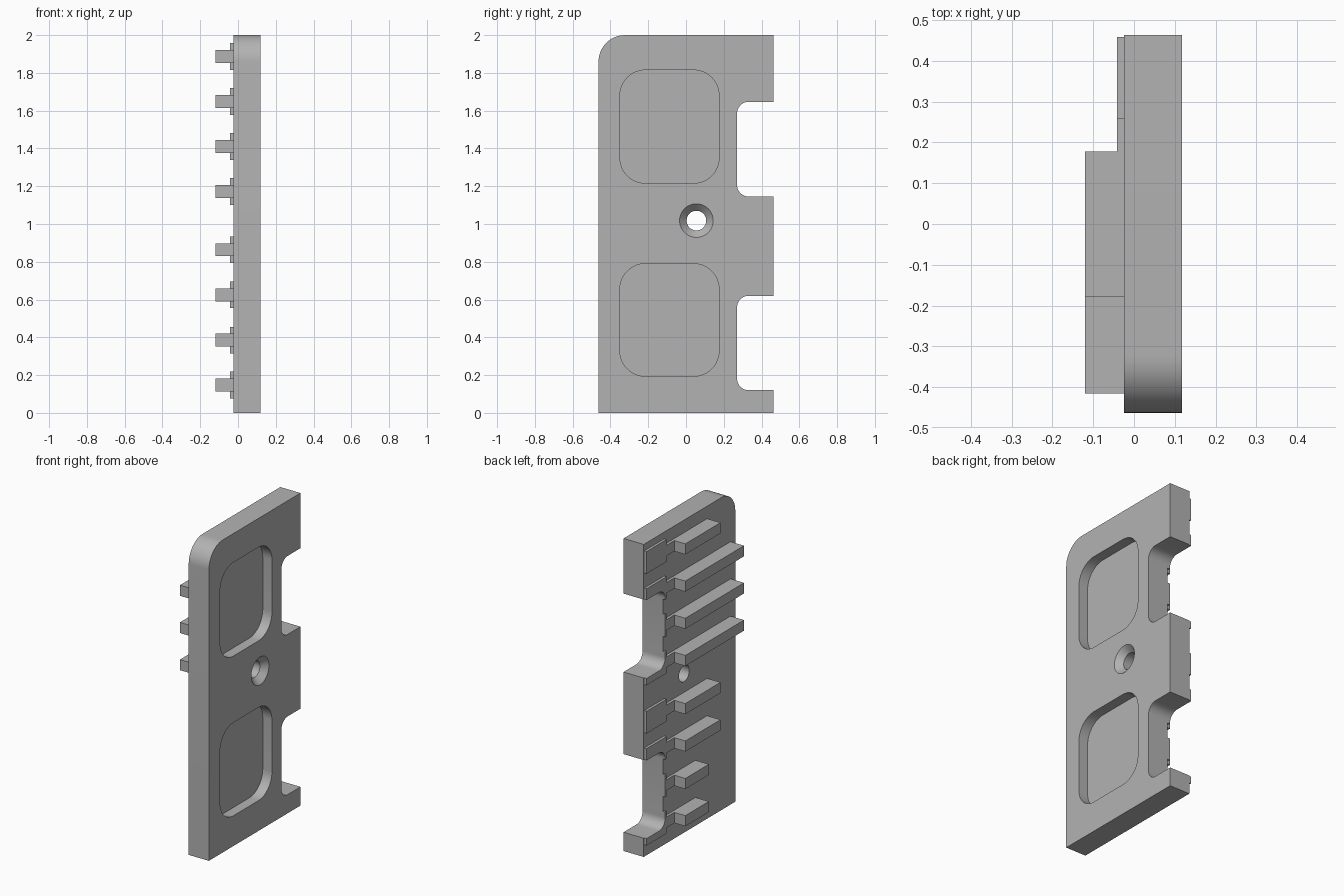
import bpy, bmesh
from math import pi, tan, radians
from mathutils import Vector, Matrix

cube = bpy.data.objects.get("Cube")
if cube:
    bpy.data.objects.remove(cube, do_unlink=True)

grey = bpy.data.materials.new("plain grey")
grey.use_nodes = True
GREY = (0.45, 0.45, 0.45, 1)
grey.diffuse_color = GREY
grey.node_tree.nodes["Principled BSDF"].inputs["Base Color"].default_value = GREY


def to_object(name, bm):
    bmesh.ops.recalc_face_normals(bm, faces=bm.faces)
    mesh = bpy.data.meshes.new(name)
    bm.to_mesh(mesh)
    bm.free()
    mesh.materials.append(grey)
    obj = bpy.data.objects.new(name, mesh)
    bpy.context.collection.objects.link(obj)
    return obj


def rounded(corners, steps=12):
    """Turn (y, z, radius) corners into an outline with right-angle fillets."""
    outline = []
    for i, (y, z, r) in enumerate(corners):
        p = Vector((y, z))
        if r == 0:
            outline.append(p)
            continue
        a = (Vector(corners[i - 1][:2]) - p).normalized() * r
        b = (Vector(corners[(i + 1) % len(corners)][:2]) - p).normalized() * r
        centre = p + a + b
        for k in range(steps + 1):
            turn = Matrix.Rotation(pi / 2 * k / steps, 2)
            if a.x * b.y - a.y * b.x > 0:
                turn = turn.transposed()
            outline.append(centre + turn @ -b)
    return outline


def prism(name, corners, x0, x1):
    """Extrude a y-z outline from x0 to x1."""
    bm = bmesh.new()
    face = bm.faces.new([bm.verts.new((x0, p.x, p.y)) for p in rounded(corners)])
    moved = bmesh.ops.extrude_face_region(bm, geom=[face])["geom"]
    verts = [v for v in moved if isinstance(v, bmesh.types.BMVert)]
    bmesh.ops.translate(bm, verts=verts, vec=(x1 - x0, 0, 0))
    return to_object(name, bm)


def rectangle(y0, y1, z0, z1, r=0.0):
    return [(y0, z0, r), (y1, z0, r), (y1, z1, r), (y0, z1, r)]


def cut(obj, cutter):
    cutter.hide_render = True
    mod = obj.modifiers.new("cut", "BOOLEAN")
    mod.object, mod.operation, mod.solver = cutter, "DIFFERENCE", "EXACT"
    bpy.context.view_layer.objects.active = obj
    bpy.ops.object.modifier_apply(modifier=mod.name)
    bpy.data.objects.remove(cutter, do_unlink=True)


BACK, FACE = -0.025, 0.118      # x of the ribbed and pocketed sides
EDGE, NOTCH_Y, NOTCH_R = 0.463, 0.27, 0.063
NOTCHES = [(0.12, 0.62), (1.145, 1.647)]

# Plate with rounded top front corner and two notches in the rear edge
outline = [(-EDGE, 0, 0), (EDGE, 0, 0)]
for low, high in NOTCHES:
    outline += [(EDGE, low, 0), (NOTCH_Y, low, NOTCH_R),
                (NOTCH_Y, high, NOTCH_R), (EDGE, high, 0)]
outline += [(EDGE, 2, 0), (-EDGE, 2, 0.14)]
plate = prism("plate", outline, BACK, FACE)

# Rounded pockets
for low, high in [(0.194, 0.79), (1.216, 1.815)]:
    cut(plate, prism("pocket_cutter", rectangle(-0.35, 0.175, low, high, 0.135),
                     FACE - 0.065, FACE + 0.1))

# Countersunk screw hole: a straight bore and a cone
for r_in, r_out, x0, x1 in [(0.052, 0.052, BACK - 0.1, FACE + 0.1),
                            (0.052, 0.128, FACE - 0.038, FACE + 0.04)]:
    bm = bmesh.new()
    place = Matrix.Translation(((x0 + x1) / 2, 0.055, 1.018)) @ Matrix.Rotation(pi / 2, 4, "Y")
    bmesh.ops.create_cone(bm, cap_ends=True, segments=48, radius1=r_in,
                          radius2=r_out, depth=x1 - x0, matrix=place)
    cut(plate, to_object("hole_cutter", bm))

# Ribs, each with a thin T-shaped pad leading to the rear edge
RIBS = [(0.147, -0.06), (0.385, -0.06), (0.625, -0.178), (0.864, -0.178),
        (1.172, -0.415), (1.41, -0.415), (1.648, -0.415), (1.886, -0.178)]
RIB_START, NECK_END, PAD_END = 0.178, 0.257, 0.458
HALF, PAD_HALF = 0.034, 0.071
for n, (z, end) in enumerate(RIBS, 1):
    prism(f"rib_{n}", rectangle(end, RIB_START, z - HALF, z + HALF), -0.12, BACK)
    pad = prism(f"pad_{n}", [
        (RIB_START, z - HALF, 0), (NECK_END, z - HALF, 0),
        (NECK_END, z - PAD_HALF, 0), (PAD_END, z - PAD_HALF, 0),
        (PAD_END, z + PAD_HALF, 0), (NECK_END, z + PAD_HALF, 0),
        (NECK_END, z + HALF, 0), (RIB_START, z + HALF, 0)], -0.042, BACK)
    # Trim the pad where the notch passes through it
    for low, high in NOTCHES:
        if low < z + PAD_HALF and high > z - PAD_HALF:
            cut(pad, prism("notch_cutter", [
                (NOTCH_Y, low, NOTCH_R), (EDGE + 0.1, low, 0),
                (EDGE + 0.1, high, 0), (NOTCH_Y, high, NOTCH_R)], -0.2, 0.2))

# Smooth the curved walls, keep the edges sharp
bpy.ops.object.select_all(action="DESELECT")
plate.select_set(True)
bpy.context.view_layer.objects.active = plate
bpy.ops.object.shade_smooth_by_angle(angle=radians(30))
